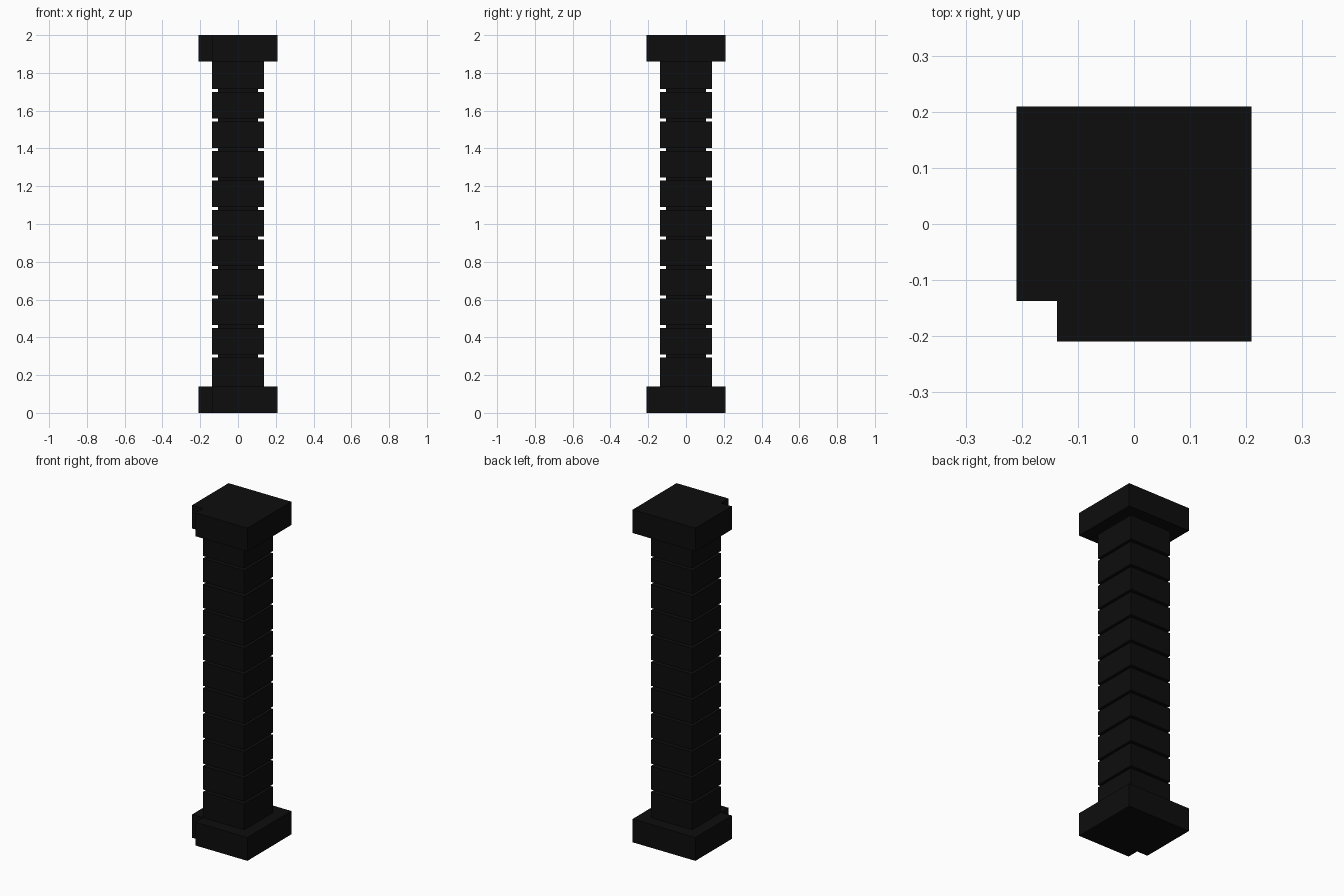
import bpy
import bmesh

cube = bpy.data.objects.get("Cube")
if cube:
    bpy.data.objects.remove(cube, do_unlink=True)

# Dimensions
HEIGHT = 2.0
SLAB_HALF, SLAB_H = 0.209, 0.14
SHAFT_HALF, CORE_HALF = 0.1375, 0.105
GROOVES, GROOVE_START, PITCH, GROOVE_H = 10, 0.302, 0.156, 0.015

black = bpy.data.materials.new("near_black")
black.use_nodes = True
colour = (0.004, 0.004, 0.004, 1)
black.diffuse_color = colour
black.node_tree.nodes["Principled BSDF"].inputs["Base Color"].default_value = colour


def loft(name, sections):
    """Skin a stack of matching (outline, z) sections and close both ends."""
    bm = bmesh.new()
    rings = [[bm.verts.new((x, y, z)) for x, y in outline] for outline, z in sections]
    for low, high in zip(rings, rings[1:]):
        n = len(low)
        for i in range(n):
            j = (i + 1) % n
            bm.faces.new((low[i], low[j], high[j], high[i]))
    bm.faces.new(rings[0][::-1])
    bm.faces.new(rings[-1])
    bmesh.ops.recalc_face_normals(bm, faces=bm.faces)
    mesh = bpy.data.meshes.new(name)
    bm.to_mesh(mesh)
    bm.free()
    mesh.materials.append(black)
    obj = bpy.data.objects.new(name, mesh)
    bpy.context.collection.objects.link(obj)
    return obj


def square(h):
    return [(-h, -h), (h, -h), (h, h), (-h, h)]


# Base and capital: square slabs with the front right corner notched to the shaft
s, c = SLAB_HALF, SHAFT_HALF
notched = [(-c, -s), (s, -s), (s, s), (-s, s), (-s, -c), (-c, -c)]
loft("base", [(notched, 0), (notched, SLAB_H)])
loft("capital", [(notched, HEIGHT - SLAB_H), (notched, HEIGHT)])

# Shaft: square column with evenly spaced grooves cut all round
wide, narrow = square(SHAFT_HALF), square(CORE_HALF)
sections = [(wide, SLAB_H)]
for i in range(GROOVES):
    middle = GROOVE_START + i * PITCH
    bottom, top = middle - GROOVE_H / 2, middle + GROOVE_H / 2
    sections += [(wide, bottom), (narrow, bottom), (narrow, top), (wide, top)]
sections.append((wide, HEIGHT - SLAB_H))
loft("grooved_shaft", sections)
